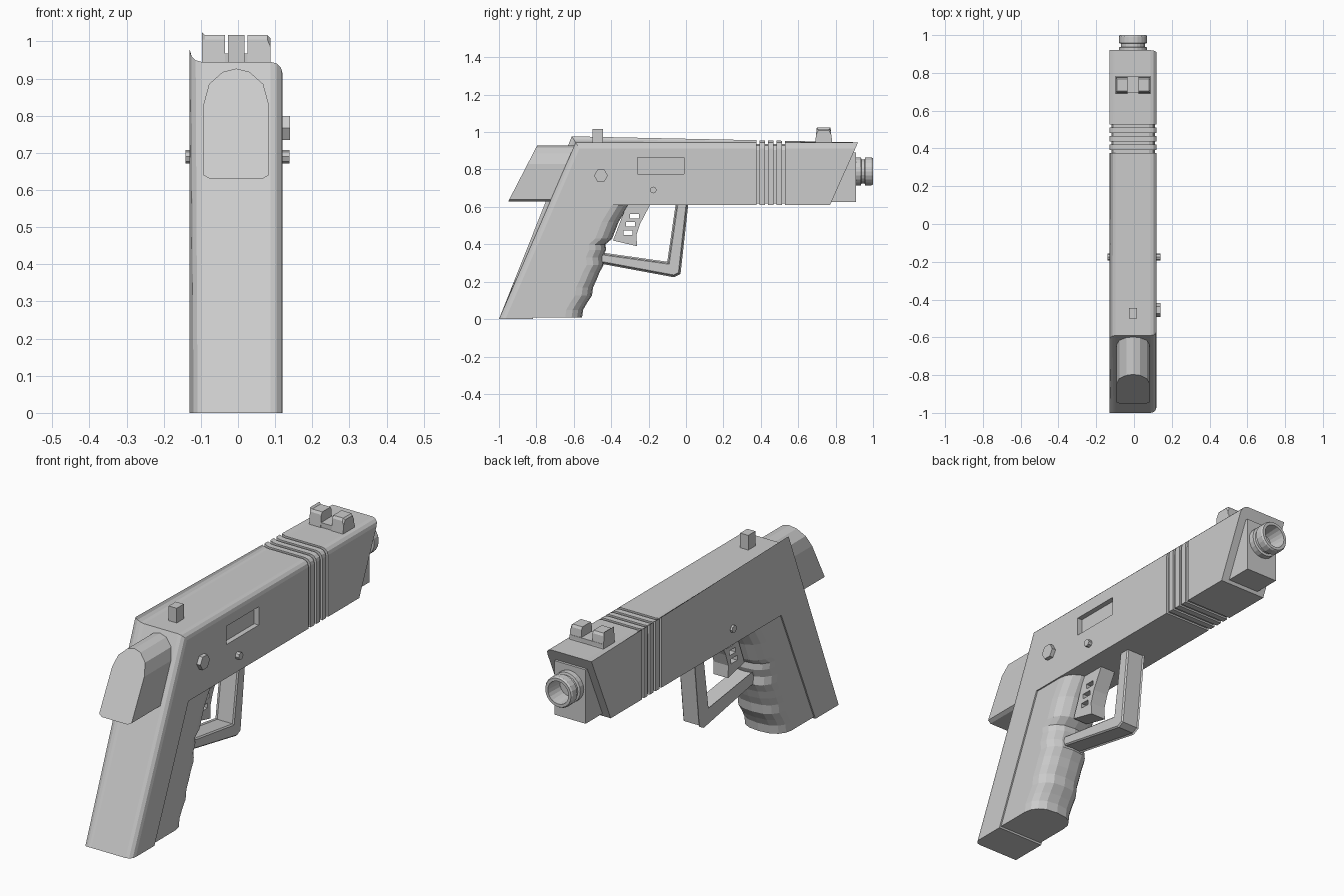
import bpy, bmesh, math
from mathutils import Vector, Matrix

if "Cube" in bpy.data.objects:
    bpy.data.objects.remove(bpy.data.objects["Cube"])

CX = -0.005  # body centre line in x


def finish(bm, name):
    bmesh.ops.recalc_face_normals(bm, faces=bm.faces)
    me = bpy.data.meshes.new(name)
    bm.to_mesh(me)
    bm.free()
    ob = bpy.data.objects.new(name, me)
    bpy.context.collection.objects.link(ob)
    return ob


def loft(bm, rings, closed=False):
    """Skin rings of points; cap the ends, or join last to first."""
    vs = [[bm.verts.new(p) for p in r] for r in rings]
    n = len(vs[0])
    for a, b in zip(vs, vs[1:] + vs[:1] if closed else vs[1:]):
        for i in range(n):
            bm.faces.new((a[i], a[(i + 1) % n], b[(i + 1) % n], b[i]))
    if not closed:
        bm.faces.new(vs[0])
        bm.faces.new(vs[-1])


def prism(name, prof, x0, x1, bevel=None, width=0.0, seg=1):
    """Extrude a (y, z) profile along x; bevel edges picked by a test."""
    bm = bmesh.new()
    loft(bm, [[(x, y, z) for y, z in prof] for x in (x0, x1)])
    if bevel:
        bm.normal_update()
        es = [e for e in bm.edges if bevel(*[v.co for v in e.verts])]
        bmesh.ops.bevel(bm, geom=es, offset=width, segments=seg, profile=0.5, affect='EDGES')
    return finish(bm, name)


def add_box(bm, x, y, z):
    c = Vector(((x[0] + x[1]) / 2, (y[0] + y[1]) / 2, (z[0] + z[1]) / 2))
    s = (x[1] - x[0], y[1] - y[0], z[1] - z[0], 1)
    bmesh.ops.create_cube(bm, size=1, matrix=Matrix.Translation(c) @ Matrix.Diagonal(s))


def box(name, x, y, z):
    bm = bmesh.new()
    add_box(bm, x, y, z)
    return finish(bm, name)


def x_cylinder(name, y, z, r, x0, x1, sides):
    return prism(name, [(y + r * math.cos(2 * math.pi * i / sides),
                         z + r * math.sin(2 * math.pi * i / sides)) for i in range(sides)], x0, x1)


def cut(ob, bm):
    cutter = finish(bm, ob.name + "_cutter")
    cutter.hide_render = True
    mod = ob.modifiers.new("cut", 'BOOLEAN')
    mod.operation, mod.solver, mod.object = 'DIFFERENCE', 'EXACT', cutter
    bpy.context.view_layer.objects.active = ob
    bpy.ops.object.modifier_apply(modifier=mod.name)
    bpy.data.objects.remove(cutter)


# Slide and grip spine in one piece, rounded along the top and the back
def body_edge(a, b):
    if abs(a.x - b.x) > 1e-4:
        return False
    top = min(a.z, b.z) > 0.9
    back = max(a.y, b.y) < -0.55 and min(a.y, b.y) < -0.99 and abs(a.z - b.z) > 0.5
    return top or back


frame = prism("frame", [(-1, 0), (-0.82, 0), (-0.555, 0.61), (0.77, 0.61),
                        (0.92, 0.945), (-0.59, 0.945)],
              CX - 0.125, CX + 0.125, body_edge, 0.032, 3)

# Grooves running round the slide
bm = bmesh.new()
half = [(0.115, 0.618), (0.115, 0.905), (0.106, 0.927), (0.085, 0.937)]
inner = half + [(-x, z) for x, z in reversed(half)]
for yc in (0.385, 0.43, 0.475, 0.52):
    ring = lambda k, y: [(CX + x * k, y, 0.78 + (z - 0.78) * k) for x, z in inner]
    y0, y1 = yc - 0.008, yc + 0.008
    loft(bm, [ring(1, y0), ring(1.4, y0), ring(1.4, y1), ring(1, y1)], closed=True)
cut(frame, bm)

# Side recess
bm = bmesh.new()
add_box(bm, (0.095, 0.2), (-0.26, -0.01), (0.775, 0.865))
cut(frame, bm)

# Nose block and hollow muzzle
box("nose_block", (CX - 0.085, CX + 0.085), (0.65, 0.908), (0.625, 0.89))
bm = bmesh.new()
lathe = [(0.88, 0.075), (0.935, 0.075), (0.938, 0.064), (0.955, 0.064), (0.958, 0.075),
         (0.992, 0.075), (1.0, 0.07), (1.0, 0.056), (0.915, 0.05)]
loft(bm, [[(CX + r * math.cos(2 * math.pi * i / 20), y, 0.79 + r * math.sin(2 * math.pi * i / 20))
           for i in range(20)] for y, r in lathe])
muzzle = finish(bm, "muzzle")

# Rear block with arched top and slanted back
bm = bmesh.new()
half = [(0.07, 0.63), (0.088, 0.64), (0.088, 0.83), (0.073, 0.885), (0.036, 0.918)]
sect = half + [(0, 0.927)] + [(-x, z) for x, z in reversed(half)]
loft(bm, [[(CX + x, y + (z - 0.63) * s, z) for x, z in sect]
          for y, s in ((-0.95, 0.517), (-0.66, 0.434))])
finish(bm, "rear_block")

# Grip with finger waves and a rounded front
waves = [(0.008, -0.556), (0.05, -0.55), (0.085, -0.53), (0.125, -0.503), (0.17, -0.497),
         (0.21, -0.478), (0.25, -0.462), (0.29, -0.44), (0.33, -0.445), (0.37, -0.428),
         (0.40, -0.43), (0.43, -0.395), (0.52, -0.36), (0.62, -0.30)]
bm = bmesh.new()
rings = []
for z, yf in waves:
    yb = -0.84 + 0.434 * z
    arc = [(0.118 * math.copysign(abs(math.cos(t)) ** 0.75, math.cos(t)), yf - 0.09 * (1 - math.sin(t)))
           for t in (math.pi * i / 8 for i in range(9))]
    rings.append([(CX + x, y, z) for x, y in [(-0.118, yb), (0.118, yb)] + arc])
loft(bm, rings)
finish(bm, "grip")

# Trigger with three slots
trigger = prism("trigger", [(-0.31, 0.63), (-0.19, 0.63), (-0.195, 0.605), (-0.245, 0.51), (-0.265, 0.45),
                            (-0.262, 0.39), (-0.39, 0.42)], CX - 0.04, CX + 0.04)
bm = bmesh.new()
for y, z in ((-0.275, 0.55), (-0.298, 0.508), (-0.31, 0.463)):
    add_box(bm, (-0.2, 0.2), (y - 0.024, y + 0.024), (z - 0.012, z + 0.012))
cut(trigger, bm)

# Trigger guard
prism("trigger_guard", [(-0.047, 0.63), (0.008, 0.63), (-0.03, 0.29), (-0.035, 0.245), (-0.065, 0.23),
                        (-0.48, 0.307), (-0.48, 0.354), (-0.095, 0.30)],
      CX - 0.047, CX + 0.047, lambda a, b: abs(a.x - b.x) < 1e-4, 0.006)

# Sights: a notched pair and a single post
box("sight_base", (CX - 0.09, CX + 0.09), (0.695, 0.78), (0.93, 0.968))
for side in (-1, 1):
    xs = sorted((CX + side * 0.03, CX + side * 0.092))
    prism("sight_block", [(0.69, 0.93), (0.782, 0.93), (0.775, 1.005), (0.768, 1.017),
                          (0.704, 1.017), (0.697, 1.005)], *xs,
          lambda a, b, o=CX + side * 0.092: abs(a.x - o) < 1e-4 and abs(b.x - o) < 1e-4
          and min(a.z, b.z) > 1.0, 0.008)
box("sight_post", (CX - 0.022, CX + 0.022), (-0.5, -0.445), (0.93, 1.017))

# Side button and cross pin
x_cylinder("side_button", -0.455, 0.767, 0.037, 0.1, 0.14, 6)
x_cylinder("cross_pin", -0.175, 0.69, 0.018, -0.141, 0.139, 8)
